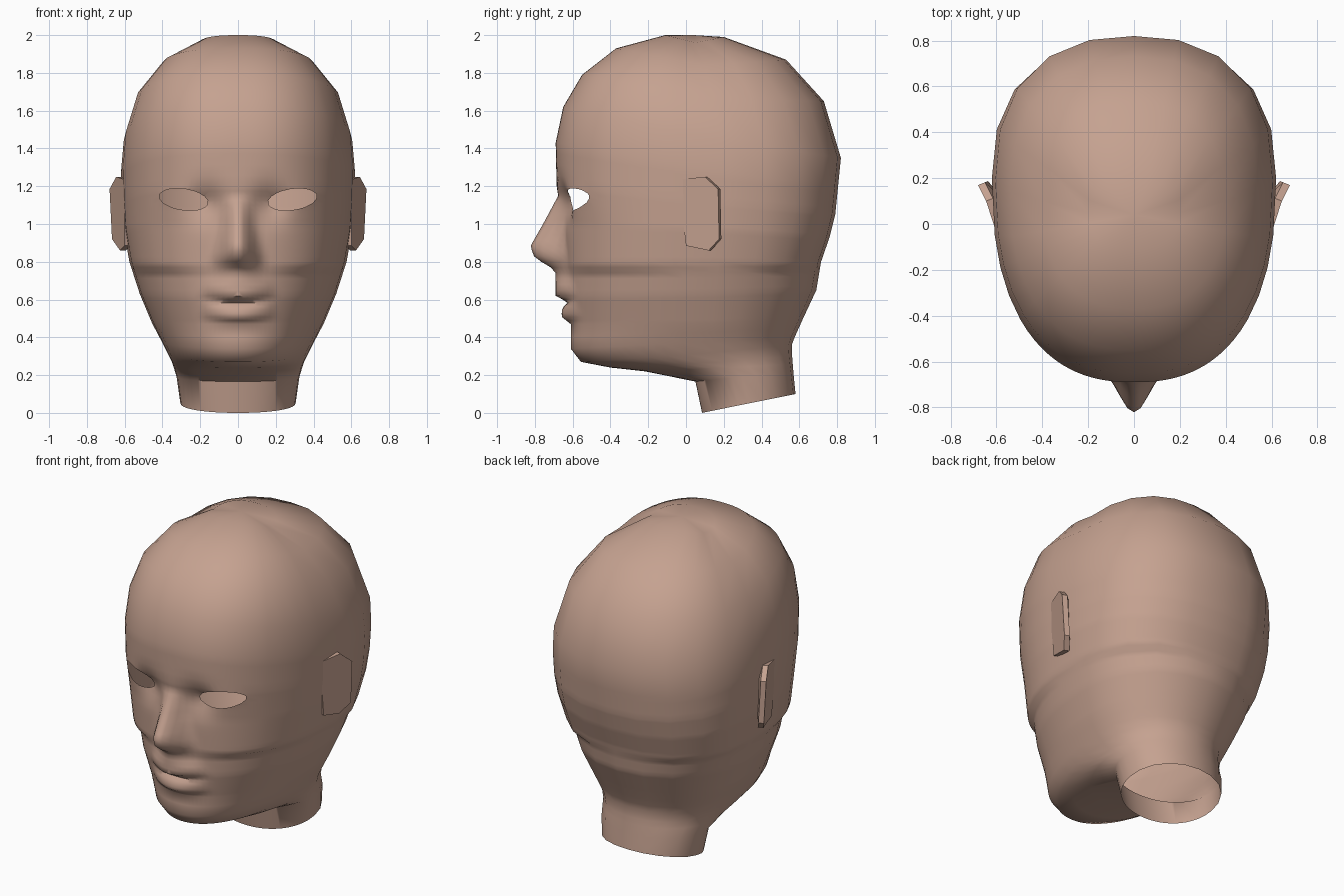
import bpy, bmesh, math

if "Cube" in bpy.data.objects:
    bpy.data.objects.remove(bpy.data.objects["Cube"])

# Head rings, crown to neck: front (y, z), side (x, y, z), back (y, z), then
# how many rows to insert down to the next ring
RINGS = [
    (-.11, 2.0, .20, .05, 1.96, .20, 1.99, 1),
    (-.37, 1.93, .40, .10, 1.84, .53, 1.87, 1),
    (-.55, 1.79, .54, .14, 1.66, .73, 1.65, 1),
    (-.65, 1.62, .605, .19, 1.44, .82, 1.35, 1),
    (-.69, 1.43, .62, .20, 1.27, .805, 1.20, 4),
    (-.685, 1.20, .615, .20, 1.10, .79, 1.05, 8),
    (-.65, 1.00, .605, .19, .97, .76, .93, 7),
    (-.64, .80, .575, .17, .80, .715, .80, 6),
    (-.635, .62, .52, .15, .63, .69, .65, 8),
    (-.61, .47, .455, .14, .475, .62, .50, 2),
    (-.61, .34, .405, .15, .38, .575, .40, 1),
    (-.556, .27, .375, .17, .32, .56, .36, 1),
    (-.40, .24, .35, .20, .27, .562, .30, 1),
    (-.217, .22, .34, .24, .24, .565, .26, 1),
    (.05, .166, .325, .30, .19, .57, .20, 1),
    (.085, .0, .305, .33, .05, .58, .10, 1),
]
# Centre line of nose and lips: z, y, half width of the feature
FEATURES = [
    (1.2, -.685, .12), (1.15, -.678, .09), (1.0, -.757, .11), (.88, -.825, .14),
    (.82, -.80, .16), (.755, -.69, .16), (.62, -.69, .20), (.585, -.625, .20),
    (.555, -.655, .20), (.51, -.66, .20), (.47, -.61, .20),
]
FRONT = [i * .05 for i in range(17)] + [.88, .94, .98, 1.0]
BACK = [.965, .84, .61, .32, 0.0]


def lerp(a, b, t):
    return tuple(p + (q - p) * t for p, q in zip(a, b))


def feature(z):
    for a, b in zip(FEATURES, FEATURES[1:]):
        if b[0] <= z <= a[0]:
            return lerp(a, b, (a[0] - z) / (a[0] - b[0]))
    return None


def face_y(x, y, z, base):
    # nose and lips
    lift = .02 * min(1, (x / .2) ** 2) if z < .68 else 0
    f = feature(z - lift)
    if f and x < f[2]:
        u = x / f[2]
        w = (1 - u * u) if z < .7 else (1 + math.cos(math.pi * u)) / 2
        y += (f[1] - base) * w
    # eye socket hollow beside the bridge
    s = math.exp(-((x - .17) / .09) ** 2 - ((z - 1.11) / .09) ** 2)
    return y + .05 * s


def half_ring(r):
    yf, zf, xs, ys, zs, yb, zb = r[:7]
    n = 2.4 if zf > .75 else 2.1
    pts = []
    for k, s in enumerate(FRONT + BACK):
        c = max(0, 1 - s ** n) ** (1 / n)
        front = k < len(FRONT)
        ye, ze = (yf, zf) if front else (yb, zb)
        x, y, z = xs * s, ys + (ye - ys) * c, zs + (ze - zs) * c
        if front and y < -.3:
            y = face_y(x, y, z, yf)
        pts.append((x, y, z))
    return pts


def finish(bm, name, angle):
    bmesh.ops.recalc_face_normals(bm, faces=bm.faces[:])
    me = bpy.data.meshes.new(name)
    bm.to_mesh(me)
    bm.free()
    ob = bpy.data.objects.new(name, me)
    bpy.context.collection.objects.link(ob)
    mod = ob.modifiers.new("mirror", 'MIRROR')
    mod.merge_threshold = .0005
    bpy.ops.object.select_all(action='DESELECT')
    ob.select_set(True)
    bpy.context.view_layer.objects.active = ob
    bpy.ops.object.modifier_apply(modifier=mod.name)
    bpy.ops.object.shade_smooth_by_angle(angle=math.radians(angle))
    me.materials.append(skin)
    return ob


skin = bpy.data.materials.new("skin")
skin.diffuse_color = (.56, .36, .28, 1)
skin.use_nodes = True
skin.node_tree.nodes["Principled BSDF"].inputs["Base Color"].default_value = skin.diffuse_color

# Head shell, open at the neck
bm = bmesh.new()
rows = []
for a, b in zip(RINGS, RINGS[1:]):
    rows += [half_ring(lerp(a, b, i / a[7])) for i in range(a[7])]
rows.append(half_ring(RINGS[-1]))
grid = [[bm.verts.new(p) for p in row] for row in rows]
for r0, r1 in zip(grid, grid[1:]):
    for k in range(len(r0) - 1):
        bm.faces.new((r0[k], r1[k], r1[k + 1], r0[k + 1]))
crown = bm.verts.new((0, .04, 2.0))
for k in range(len(grid[0]) - 1):
    bm.faces.new((crown, grid[0][k], grid[0][k + 1]))
bmesh.ops.recalc_face_normals(bm, faces=bm.faces[:])
bm.normal_update()


# Eye opening: remove faces inside a tilted oval and snap its rim
def eye_uv(co):
    return (co.x - .288) / .13, (co.z - 1.13 - .12 * (co.x - .288)) / .056


doomed = [f for f in bm.faces if f.calc_center_median().y < -.3
          and math.hypot(*eye_uv(f.calc_center_median())) < 1]
rim = {v for f in doomed for v in f.verts if any(g not in doomed for g in v.link_faces)}
for v in rim:
    u, w = eye_uv(v.co)
    d = math.hypot(u, w)
    u, w = u / d, w / d
    nx = .288 + .13 * u
    nz = 1.13 + .12 * (nx - .288) + .056 * w
    n = v.normal
    v.co.y -= (n.x * (nx - v.co.x) + n.z * (nz - v.co.z)) / n.y
    v.co.x, v.co.z = nx, nz
bmesh.ops.delete(bm, geom=doomed, context='FACES')
finish(bm, "head", 60)

# Ears: flat flap, thin rim, then back in to the head
EAR = [(.60, -.04, 1.235), (.645, .10, 1.25), (.68, .17, 1.185),
       (.667, .175, .92), (.625, .12, .86), (.60, .0, .885)]
bm = bmesh.new()
outer = [bm.verts.new(p) for p in EAR]
edge = [bm.verts.new((x - .03, y + .012, z)) for x, y, z in EAR]
root = [bm.verts.new((.585, .05 + (y - .05) * .6, 1.05 + (z - 1.05) * .9)) for x, y, z in EAR]
bm.faces.new(outer)
for a, b in ((outer, edge), (edge, root)):
    for i in range(6):
        j = (i + 1) % 6
        bm.faces.new((a[i], a[j], b[j], b[i]))
finish(bm, "ears", 30)
